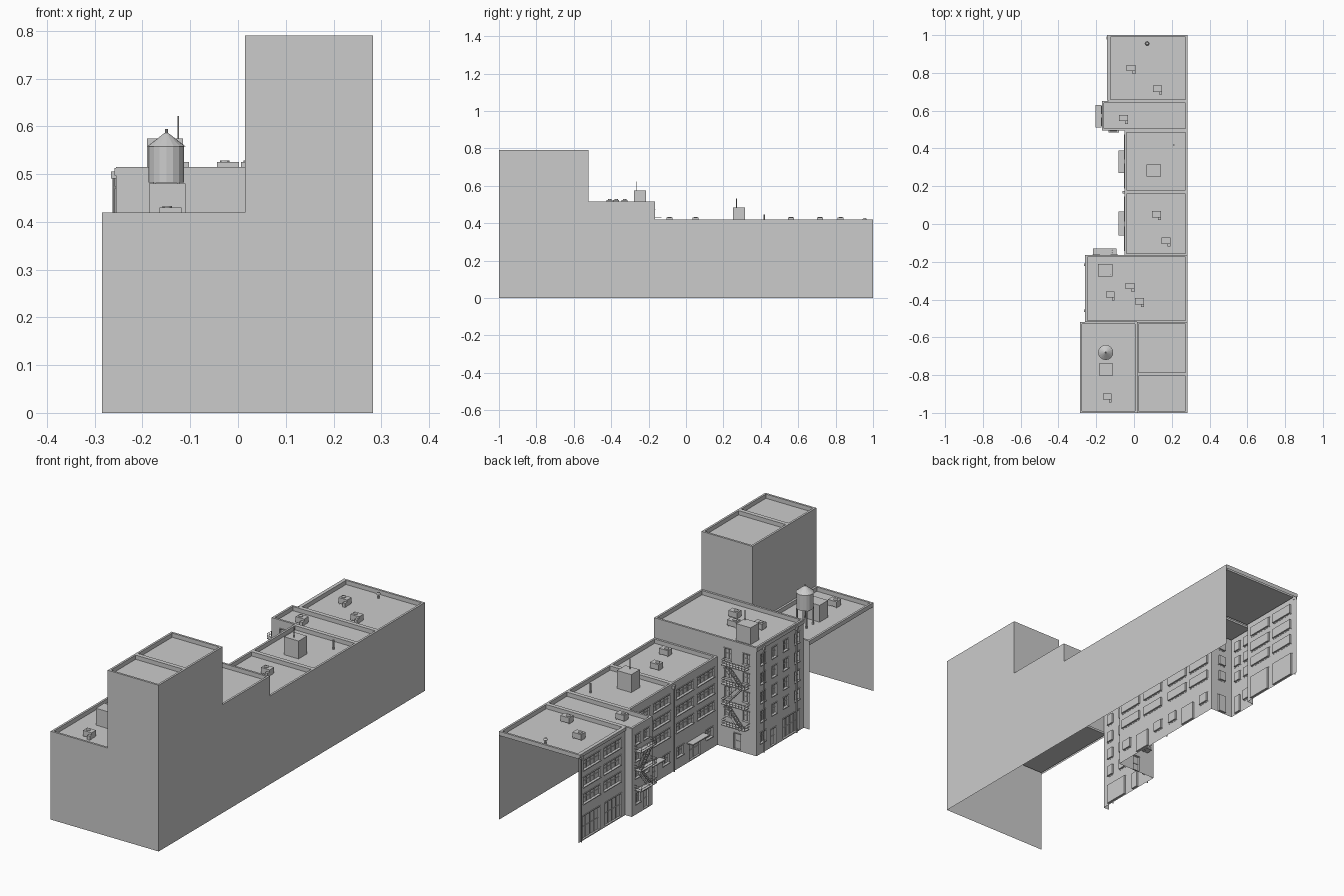
import bpy, bmesh
from math import radians, atan2, hypot
from mathutils import Matrix, Vector

if "Cube" in bpy.data.objects:
    bpy.data.objects.remove(bpy.data.objects["Cube"])

I4 = Matrix.Identity(4)


def finish(name, bm):
    me = bpy.data.meshes.new(name)
    bm.to_mesh(me)
    bm.free()
    ob = bpy.data.objects.new(name, me)
    bpy.context.collection.objects.link(ob)
    return ob


def box(bm, x0, x1, y0, y1, z0, z1, M=I4):
    T = M @ Matrix.Translation(((x0 + x1) / 2, (y0 + y1) / 2, (z0 + z1) / 2)) \
        @ Matrix.Diagonal((x1 - x0, y1 - y0, z1 - z0, 1))
    vs = bmesh.ops.create_cube(bm, size=1, matrix=T)['verts']
    if T.determinant() < 0:
        bmesh.ops.reverse_faces(bm, faces=list({f for v in vs for f in v.link_faces}))


def cyl(bm, x, y, z0, z1, r0, r1=None, n=8):
    bmesh.ops.create_cone(bm, cap_ends=True, segments=n, radius1=r0,
                          radius2=r0 if r1 is None else r1, depth=z1 - z0,
                          matrix=Matrix.Translation((x, y, (z0 + z1) / 2)))


def frame(p0, p1):
    # local axes of a wall: along, outward, up
    u = Vector((p1[0] - p0[0], p1[1] - p0[1], 0)).normalized()
    n = u.cross(Vector((0, 0, 1)))
    M = Matrix((u, n, (0, 0, 1))).transposed().to_4x4()
    M.translation = (p0[0], p0[1], 0)
    return M


def wall(name, p0, p1, z0, z1, openings=(), depth=0.009):
    # openings: (u0, u1, z0, z1, vertical bars)
    bm = bmesh.new()
    M = frame(p0, p1)
    L = hypot(p1[0] - p0[0], p1[1] - p0[1])

    def quad(*pts):
        bm.faces.new([bm.verts.new(M @ Vector(p)) for p in pts])
    us = sorted({0, L} | {round(v, 4) for o in openings for v in o[:2]})
    zs = sorted({z0, z1} | {round(v, 4) for o in openings for v in o[2:4]})
    for a, b in zip(us, us[1:]):
        for c, d in zip(zs, zs[1:]):
            m, k = (a + b) / 2, (c + d) / 2
            if not any(o[0] < m < o[1] and o[2] < k < o[3] for o in openings):
                quad((a, 0, c), (b, 0, c), (b, 0, d), (a, 0, d))
    e = -depth
    for a, b, c, d, bars in openings:
        quad((a, e, c), (b, e, c), (b, e, d), (a, e, d))
        quad((a, 0, c), (b, 0, c), (b, e, c), (a, e, c))
        quad((a, e, d), (b, e, d), (b, 0, d), (a, 0, d))
        quad((a, 0, c), (a, e, c), (a, e, d), (a, 0, d))
        quad((b, e, c), (b, 0, c), (b, 0, d), (b, e, d))
        # sill, lintel and glazing bars
        if c > 0.02:
            box(bm, a - .003, b + .003, -.001, .004, c - .004, c, M)
        box(bm, a - .003, b + .003, -.001, .003, d, d + .004, M)
        for i in range(1, bars + 1):
            u = a + (b - a) * i / (bars + 1)
            box(bm, u - .001, u + .001, e, e + .003, c, d, M)
        h = (c + d) / 2
        box(bm, a, b, e, e + .002, h - .001, h + .001, M)
    bm.normal_update()
    return finish(name, bm)


def rows(centres_u, w, centres_z, h, bars=1):
    return [(u - w / 2, u + w / 2, z - h / 2, z + h / 2, bars)
            for u in centres_u for z in centres_z]


def roof(name, x0, x1, y0, y1, z, skirt=0.02, drop=0.02, t=0.01):
    # sunken deck with parapet rim and outer skirt
    bm = bmesh.new()

    def ring(i, zz):
        return [bm.verts.new(p) for p in ((x0 + i, y0 + i, zz), (x1 - i, y0 + i, zz),
                                          (x1 - i, y1 - i, zz), (x0 + i, y1 - i, zz))]
    rings = [ring(0, z - skirt), ring(0, z), ring(t, z), ring(t, z - drop)]
    for a, b in zip(rings, rings[1:]):
        for i in range(4):
            j = (i + 1) % 4
            bm.faces.new((a[i], a[j], b[j], b[i]))
    bm.faces.new(rings[-1])
    finish(name, bm)


def fire_escape(name, p0, p1, u0, u1, levels, depth=0.035):
    bm = bmesh.new()
    M = frame(p0, p1)
    t = .0012
    for k, z in enumerate(levels):
        box(bm, u0, u1, .002, depth, z - .002, z + .001, M)
        for h in (.012, .024):
            box(bm, u0, u1, depth - t, depth, z + h - t, z + h, M)
            for u in (u0, u1 - t):
                box(bm, u, u + t, 0, depth, z + h - t, z + h, M)
        for i in range(9):
            u = u0 + (u1 - u0 - t) * i / 8
            box(bm, u, u + t, depth - t, depth, z, z + .024, M)
        if k:
            # zigzag stair flight
            zl, a, b = levels[k - 1], u0 + .02, u1 - .02
            if k % 2:
                a, b = b, a
            S = M @ Matrix.Translation((a, 0, zl)) @ Matrix.Rotation(-atan2(z - zl, b - a), 4, 'Y')
            ln = hypot(b - a, z - zl)
            for d in (.012, .026):
                box(bm, 0, ln, d, d + t, -.003, .003, S)
                box(bm, 0, ln, d, d + t, .018, .019, S)
            for i in range(1, 10):
                u, zz = a + (b - a) * i / 10, zl + (z - zl) * i / 10
                box(bm, u - .003, u + .003, .012, .026, zz - .0007, zz + .0007, M)
    finish(name, bm)


X = 0.283
# plain party walls
wall("right_wall", (X, -1), (X, 1), 0, .40)
wall("right_wall_upper", (X, -.52), (X, -.165), .40, .495)
wall("front_wall", (-.285, -1), (X, -1), 0, .40)
wall("end_return", (-.255, -.52), (-.285, -.52), 0, .40)
wall("block_south_upper", (-.255, -.52), (X, -.52), .40, .495)
wall("block_north_upper", (X, -.165), (-.05, -.165), .40, .495)

# roofs
roof("front_roof", -.285, .015, -1, -.52, .42)
roof("tower_front_roof", .015, X, -1, -.795, .79, .39)
roof("tower_rear_roof", .015, X, -.795, -.52, .79, .39)
roof("tall_block_roof", -.255, X, -.52, -.165, .515)
roof("low_block_roof", -.05, X, -.165, .17, .42)
roof("mid_block_roof", -.05, X, .17, .495, .42)
roof("narrow_block_roof", -.17, X, .495, .65, .42)
roof("end_block_roof", -.135, X, .65, 1, .42)

# street facades
zs4, zs3 = (.445, .355, .265, .175), (.355, .275, .195)
wall("tall_block_facade", (-.255, -.165), (-.255, -.52), 0, .495,
     rows((.05, .135, .22, .305), .036, zs4, .05) +
     [(.03, .07, .05, .1, 1), (.11, .145, .005, .085, 0), (.2, .32, .005, .1, 3)])
wall("tall_block_side", (-.05, -.165), (-.255, -.165), 0, .495,
     rows((.055, .15), .034, zs4, .05) + [(.085, .12, .005, .08, 0)])
for nm, y1, y0 in (("low", .17, -.165), ("mid", .495, .17)):
    L = y1 - y0
    wall(nm + "_block_facade", (-.05, y1), (-.05, y0), 0, .40,
         rows((L * .27, L * .74), .125, zs3, .042, 3) +
         [(.03, .08, .055, .1, 1), (.125, .205, .005, .09, 1), (.25, .3, .055, .1, 1)])
wall("narrow_block_south", (-.17, .495), (-.05, .495), 0, .40,
     rows((.06,), .036, zs3, .045) + [(.04, .08, .005, .09, 0)])
wall("narrow_block_facade", (-.17, .65), (-.17, .495), 0, .40,
     rows((.045, .11), .036, zs3, .045) + [(.03, .065, .05, .1, 1), (.09, .125, .005, .09, 0)])
wall("narrow_block_north", (-.135, .65), (-.17, .65), 0, .40)
wall("end_block_facade", (-.135, 1), (-.135, .65), 0, .40,
     rows((.1, .255), .125, zs3, .045, 3) + [(.03, .16, .005, .115, 3), (.2, .32, .005, .115, 3)])

# fire escapes
fire_escape("side_fire_escape", (-.05, -.165), (-.255, -.165), .042, .168, (.12, .22, .315, .405))
fire_escape("street_fire_escape", (-.17, .65), (-.17, .495), .02, .14, (.12, .215, .305))

# canopies, cornice, downpipes
bm = bmesh.new()
box(bm, -.083, -.05, .27, .39, .102, .107)
box(bm, -.083, -.05, -.06, .065, .092, .097)
box(bm, -.135, -.08, .484, .495, .1, .105)
finish("canopies", bm)
bm = bmesh.new()
box(bm, -.142, -.135, .655, 1, .405, .42)
box(bm, -.259, -.255, -.52, -.165, .497, .513)
finish("cornices", bm)
bm = bmesh.new()
for x, y, z in ((-.26, -.215, .505), (-.26, -.46, .505), (-.14, .985, .41), (-.055, .168, .41)):
    cyl(bm, x, y, 0, z, .003)
    box(bm, x - .006, x + .006, y - .007, y + .007, z - .014, z)
finish("downpipes", bm)


# rooftop air units with a duct leg
for i, (x, y, z) in enumerate(((-.015, .825, .4), (.125, .715, .4), (-.055, .56, .4), (.12, .05, .4),
                               (.17, -.09, .4), (-.125, -.375, .495), (-.02, -.33, .495),
                               (.03, -.41, .495), (-.14, -.915, .4))):
    bm = bmesh.new()
    box(bm, x - .024, x + .022, y - .015, y + .018, z + .004, z + .03)
    box(bm, x + .008, x + .022, y - .03, y - .015, z, z + .02)
    cyl(bm, x - .008, y + .002, z + .03, z + .033, .01, n=12)
    for sx in (-.02, .018):
        box(bm, x + sx - .002, x + sx + .002, y - .013, y + .016, z, z + .004)
    finish("air_unit_%d" % i, bm)

# stair hutches
for i, (x, y, z0, z1) in enumerate(((.105, .283, .4, .485), (-.153, -.245, .495, .575),
                                    (-.148, -.77, .4, .48))):
    bm = bmesh.new()
    box(bm, x - .038, x + .038, y - .032, y + .032, z0, z1)
    finish("stair_hutch_%d" % i, bm)

# aerials and vents
bm = bmesh.new()
cyl(bm, -.125, -.265, .575, .622, .0015)
cyl(bm, .105, .27, .485, .533, .0015)
cyl(bm, .21, .418, .4, .445, .004)
cyl(bm, .07, .955, .4, .42, .004)
cyl(bm, .07, .955, .42, .428, .011, .006, 12)
finish("aerials_and_vents", bm)

# water tank on legs
tx, ty = -.15, -.68
bm = bmesh.new()
cyl(bm, tx, ty, .482, .558, .037, n=16)
cyl(bm, tx, ty, .558, .586, .04, .004, 16)
cyl(bm, tx, ty, .586, .594, .003)
for sx in (-.025, .025):
    for sy in (-.025, .025):
        box(bm, tx + sx - .003, tx + sx + .003, ty + sy - .003, ty + sy + .003, .4, .482)
    box(bm, tx + sx - .002, tx + sx + .002, ty - .03, ty + .03, .476, .482)
finish("water_tank", bm)
